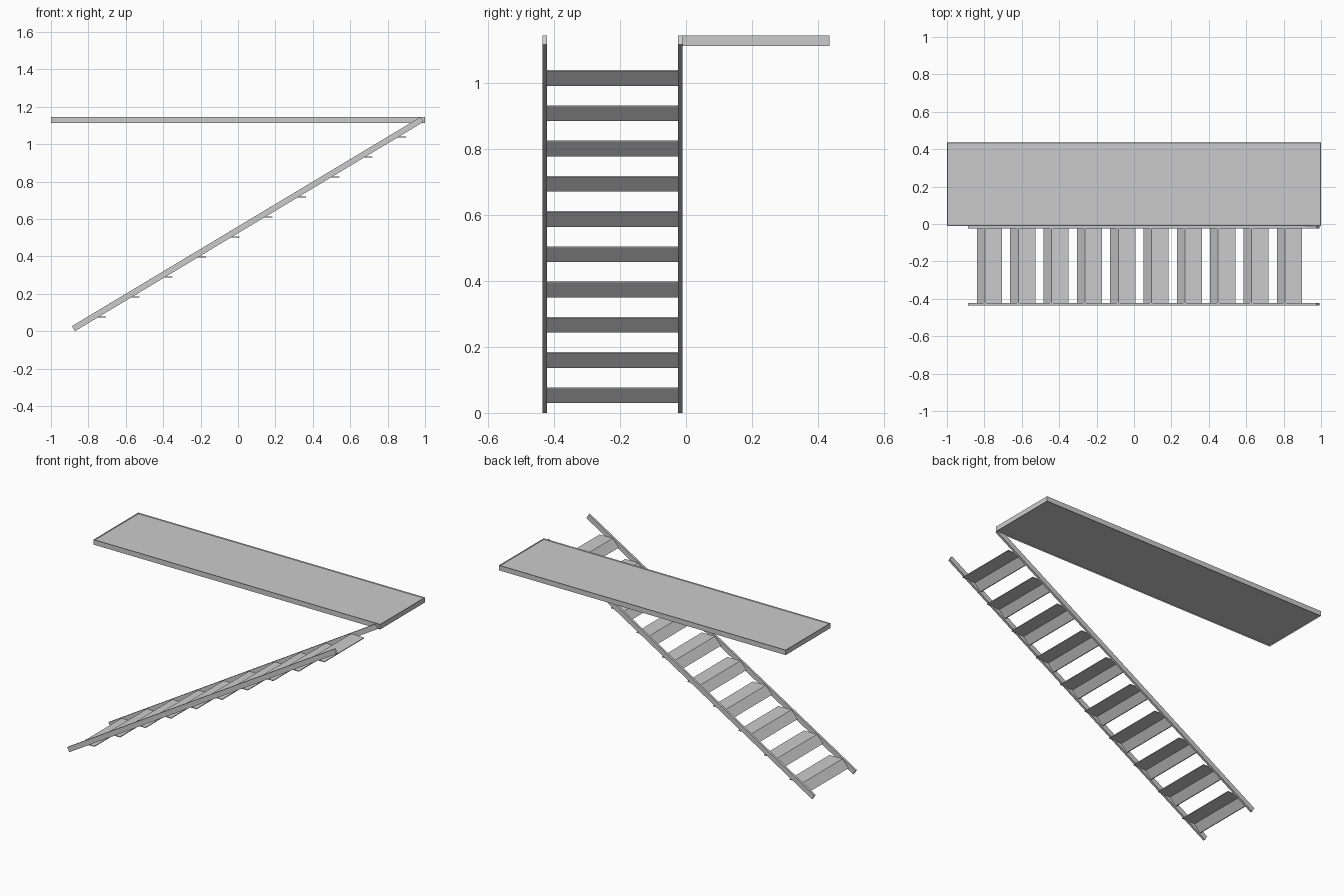
import bpy, bmesh, math

if "Cube" in bpy.data.objects:
    bpy.data.objects.remove(bpy.data.objects["Cube"])


def prism(name, profile, y0, y1):
    """Extrude an XZ profile along Y."""
    bm = bmesh.new()
    face = bm.faces.new([bm.verts.new((x, y0, z)) for x, z in profile])
    new = bmesh.ops.extrude_face_region(bm, geom=[face])["geom"]
    bmesh.ops.translate(bm, vec=(0, y1 - y0, 0),
                        verts=[v for v in new if isinstance(v, bmesh.types.BMVert)])
    bmesh.ops.recalc_face_normals(bm, faces=bm.faces)
    mesh = bpy.data.meshes.new(name)
    bm.to_mesh(mesh)
    bm.free()
    obj = bpy.data.objects.new(name, mesh)
    bpy.context.collection.objects.link(obj)
    return obj


Y_OUT, Y_IN, RAIL = -0.435, -0.0105, 0.0135
TOP, BOTTOM = 1.145, 1.113

# Landing: solid slab with a very thin raised lip around both broad faces
mesh = bpy.data.meshes.new("landing")
bm = bmesh.new()
bmesh.ops.create_cube(bm, size=1)
for v in bm.verts:
    v.co.x *= 2
    v.co.y = Y_IN if v.co.y < 0 else 0.435
    v.co.z = BOTTOM if v.co.z < 0 else TOP
bm.normal_update()
broad = [f for f in bm.faces if abs(f.normal.z) > 0.9]
bmesh.ops.inset_individual(bm, faces=broad, thickness=0.003)
for f in broad:
    step = -0.006 if f.normal.z > 0 else 0.006
    for v in f.verts:
        v.co.z += step
bmesh.ops.recalc_face_normals(bm, faces=bm.faces)
bm.to_mesh(mesh)
bm.free()
bpy.context.collection.objects.link(bpy.data.objects.new("landing", mesh))

# Two sloping side rails with square-cut ends
rail = [(-0.872, 0), (0.991, 1.118), (0.975, TOP), (-0.888, 0.027)]
prism("outer_rail", rail, Y_OUT, Y_OUT + RAIL)
prism("inner_rail", rail, Y_IN - RAIL, Y_IN)

# Ten bent-plate steps: sloped lower flap and flat tread
step = [(-0.840, 0.030), (-0.797, 0.0775), (-0.706, 0.0775),
        (-0.706, 0.073), (-0.795, 0.073), (-0.835, 0.030)]
for i in range(10):
    dx, dz = 0.1782 * i, 0.1069 * i
    prism(f"step_{i + 1}", [(x + dx, z + dz) for x, z in step],
          Y_OUT + RAIL, Y_IN - RAIL)
